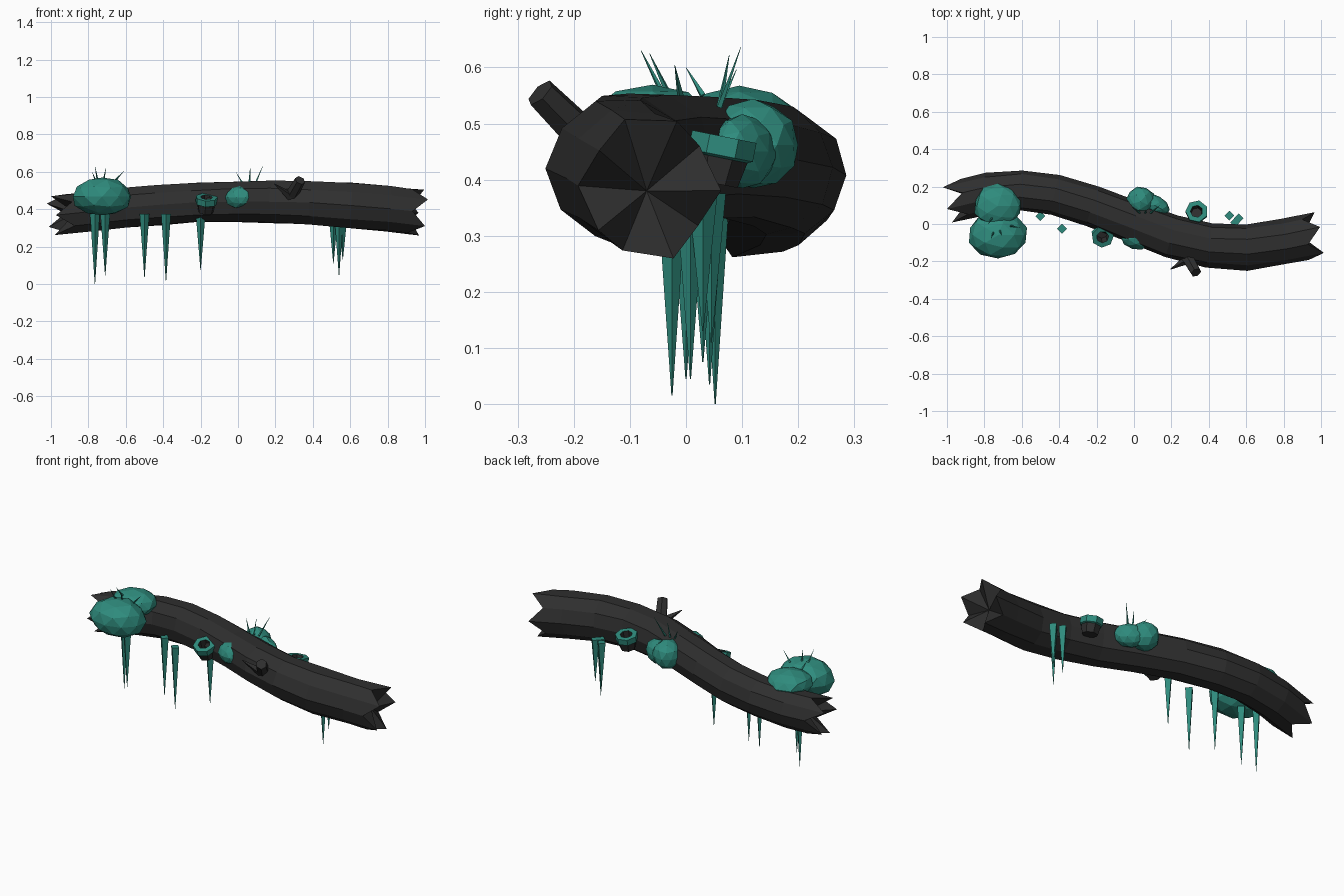
import bpy, bmesh, math, random
from mathutils import Vector

if "Cube" in bpy.data.objects:
    bpy.data.objects.remove(bpy.data.objects["Cube"])

random.seed(4)


def material(name, rgb):
    m = bpy.data.materials.new(name)
    m.diffuse_color = (*rgb, 1)
    m.use_nodes = True
    m.node_tree.nodes["Principled BSDF"].inputs["Base Color"].default_value = m.diffuse_color
    return m


BARK = material("charcoal_bark", (0.028, 0.028, 0.028))
MOSS = material("teal_moss", (0.028, 0.26, 0.205))


def finish(bm, name, *mats):
    bmesh.ops.recalc_face_normals(bm, faces=bm.faces)
    me = bpy.data.meshes.new(name)
    bm.to_mesh(me)
    bm.free()
    for m in mats:
        me.materials.append(m)
    ob = bpy.data.objects.new(name, me)
    bpy.context.collection.objects.link(ob)
    return ob


def tube(name, start, end, r1, r2, sides, mat):
    """Straight tapered prism from start to end."""
    a, b = Vector(start), Vector(end)
    bm = bmesh.new()
    bmesh.ops.create_cone(bm, cap_ends=True, segments=sides, radius1=r1,
                          radius2=r2, depth=(b - a).length)
    q = (b - a).to_track_quat('Z', 'Y')
    for v in bm.verts:
        v.co = q @ v.co + (a + b) / 2
    return finish(bm, name, mat)


# Log: ten-sided sweep along an S-shaped path (x, y, z, radius)
PATH = [(-.93, .13, .375, .108), (-.78, .165, .39, .108), (-.6, .178, .408, .108),
        (-.42, .155, .422, .108), (-.22, .093, .435, .11), (0, .01, .44, .112),
        (.2, -.067, .44, .117), (.4, -.112, .436, .118), (.6, -.122, .42, .122),
        (.8, -.095, .402, .122), (.94, -.068, .386, .124)]
SIDES = 10
bm = bmesh.new()
rings = []
for i, (x, y, z, r) in enumerate(PATH):
    p = Vector((x, y, z))
    t = (Vector(PATH[min(i + 1, len(PATH) - 1)][:3]) - Vector(PATH[max(i - 1, 0)][:3])).normalized()
    side = Vector((-t.y, t.x, 0)).normalized()
    up = t.cross(side)
    ring = []
    for k in range(SIDES):
        a = math.tau * k / SIDES
        rr = r * random.uniform(.97, 1.06)
        push = 0
        # splintered ends: alternate corners stick out
        if i == 0:
            push = -.07 if k % 2 else .03
        elif i == len(PATH) - 1:
            push = -.03 if k % 2 else .05
        ring.append(bm.verts.new(p + side * rr * math.cos(a) + up * rr * math.sin(a) + t * push))
    rings.append(ring)
for r0, r1 in zip(rings, rings[1:]):
    for k in range(SIDES):
        n = (k + 1) % SIDES
        bm.faces.new((r0[k], r0[n], r1[n], r1[k]))
# Hollowed broken ends
for ring, c in ((rings[0], (-.87, .145, .38)), (rings[-1], (.9, -.07, .38))):
    hub = bm.verts.new(c)
    for k in range(SIDES):
        bm.faces.new((ring[k], ring[(k + 1) % SIDES], hub))
finish(bm, "log", BARK)


# Moss clumps: faceted squashed balls (centre, radii, turn)
def moss(name, centre, radii, turn=0):
    bm = bmesh.new()
    bmesh.ops.create_icosphere(bm, subdivisions=2, radius=1)
    c, s = math.cos(turn), math.sin(turn)
    for v in bm.verts:
        q = Vector(a * b for a, b in zip(v.co, radii)) * random.uniform(.96, 1.04)
        v.co = Vector((q.x * c - q.y * s, q.x * s + q.y * c, q.z)) + Vector(centre)
    finish(bm, name, MOSS)


moss("moss_large_front", (-.727, -.06, .467), (.158, .128, .103))
moss("moss_large_back", (-.73, .095, .495), (.125, .118, .07))
moss("moss_middle_back", (.035, .12, .462), (.08, .08, .08), -.4)
moss("moss_middle_back_small", (.11, .1, .45), (.085, .055, .065), -.5)
moss("moss_middle_front", (.008, -.075, .462), (.082, .06, .06), -.3)

# Icicle-like hanging moss (x, y, tip height)
for i, (x, y, tip) in enumerate([(-.765, .052, .0), (-.71, .0, .045), (-.5, .042, .035),
                                 (-.385, -.025, .015), (-.2, .03, .075), (.51, .045, .11),
                                 (.54, .008, .045), (.56, .03, .13)]):
    tube(f"hanging_spike_{i}", (x, y, .375), (x, y, tip), .026, .001, 4, MOSS)

# Thin sprouts on the moss (base, tip)
for i, (a, b) in enumerate([((-.75, -.04, .55), (-.765, -.08, .63)),
                            ((-.72, -.03, .55), (-.705, -.065, .625)),
                            ((-.66, -.01, .55), (-.61, -.02, .604)),
                            ((-.76, .03, .55), (-.78, .0, .6)),
                            ((.06, .06, .53), (.065, .077, .622)),
                            ((.09, .06, .53), (.135, .098, .637)),
                            ((.03, .06, .53), (-.01, .09, .596))]):
    tube(f"sprout_{i}", a, b, .006, .0005, 4, MOSS)


# Hollow knots: open cups, bark below and moss around the lip
def knot(name, centre, axis, r, height):
    profile = [(.7, -.5), (.85, 0.05), (1, .1), (1, .5), (.55, .5), (.5, -.2)]
    q = Vector(axis).to_track_quat('Z', 'Y')
    bm = bmesh.new()
    loops = []
    for pr, pz in profile:
        loops.append([bm.verts.new(q @ Vector((r * pr * math.cos(math.tau * k / 7),
                                               r * pr * math.sin(math.tau * k / 7),
                                               pz * height)) + Vector(centre)) for k in range(7)])
    for j in range(len(loops) - 1):
        for k in range(7):
            n = (k + 1) % 7
            f = bm.faces.new((loops[j][k], loops[j][n], loops[j + 1][n], loops[j + 1][k]))
            f.material_index = 1 if j in (1, 2, 3) else 0
    bm.faces.new(loops[0])
    bm.faces.new(loops[-1])
    finish(bm, name, BARK, MOSS)


knot("knot_front", (-.17, -.055, .425), (.05, -.35, .9), .06, .085)
knot("knot_back", (.335, .06, .435), (0, .2, 1), .06, .085)

# Broken branch stub and its thorn
tube("branch_stub", (.275, -.16, .455), (.332, -.26, .555), .036, .029, 6, BARK)
tube("branch_thorn", (.285, -.19, .465), (.195, -.242, .535), .025, .002, 4, BARK)
